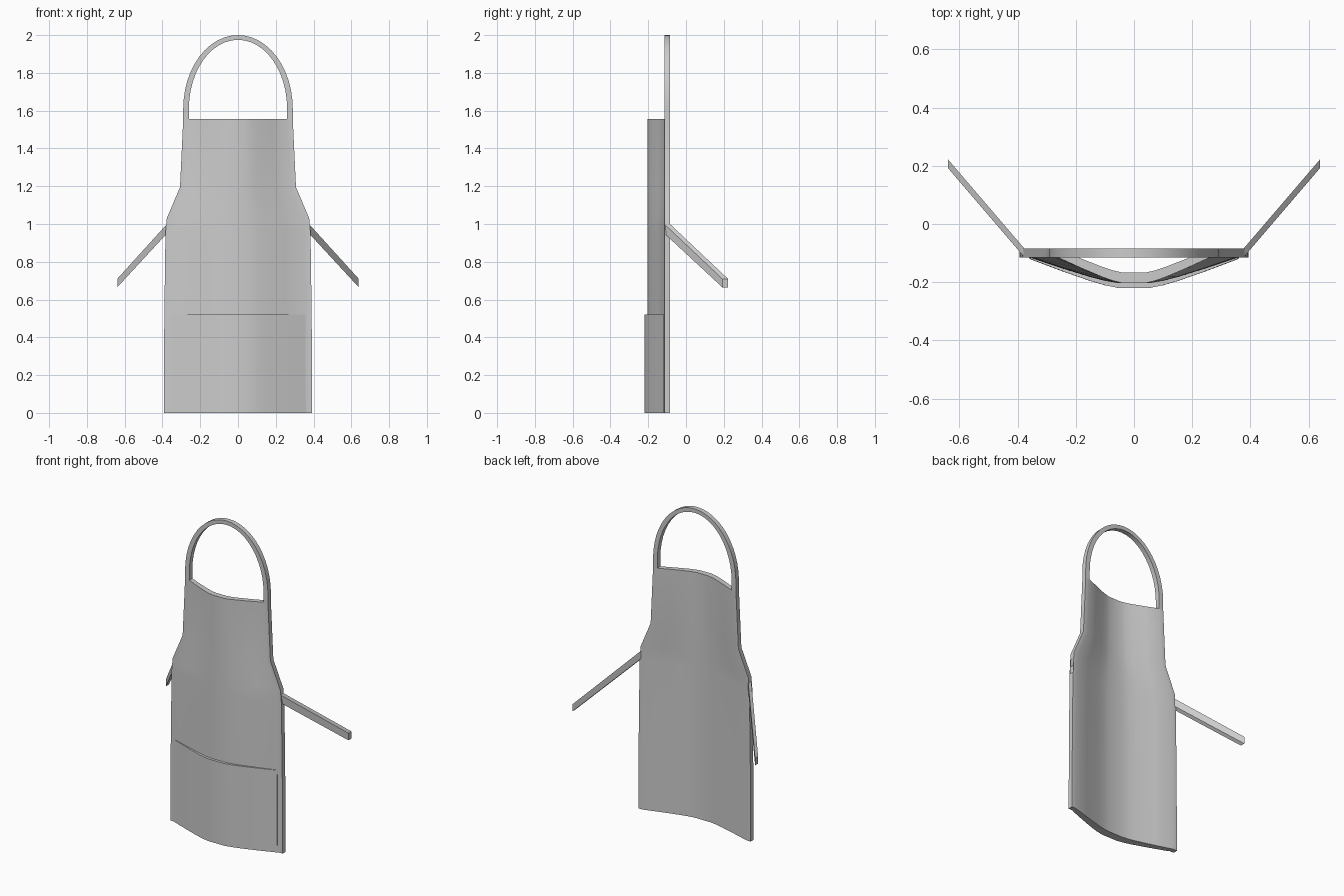
import bpy, bmesh, math

if "Cube" in bpy.data.objects:
    bpy.data.objects.remove(bpy.data.objects["Cube"])

YF, YB = -0.115, -0.085      # front and back of the flat edge trim
TRIM = 0.03
# bulge of the cloth: (fraction of half width, amount forward)
BULGE = [(0, 0.088), (0.15, 0.088), (0.28, 0.08), (0.42, 0.067), (0.7, 0.036), (1, 0)]
ARC = [(-u, b) for u, b in reversed(BULGE[1:])] + BULGE


def slab(name, front, back):
    """Closed solid between two matching grids of points (rows of columns)."""
    bm = bmesh.new()
    f = [[bm.verts.new(p) for p in row] for row in front]
    b = [[bm.verts.new(p) for p in row] for row in back]
    nr, nc = len(f), len(f[0])
    for i in range(nr - 1):
        for j in range(nc - 1):
            for g in (f, b):
                bm.faces.new((g[i][j], g[i][j+1], g[i+1][j+1], g[i+1][j]))
        for j in (0, nc - 1):
            bm.faces.new((f[i][j], f[i+1][j], b[i+1][j], b[i][j]))
    for j in range(nc - 1):
        for i in (0, nr - 1):
            bm.faces.new((f[i][j], f[i][j+1], b[i][j+1], b[i][j]))
    bmesh.ops.recalc_face_normals(bm, faces=bm.faces)
    me = bpy.data.meshes.new(name)
    bm.to_mesh(me)
    bm.free()
    ob = bpy.data.objects.new(name, me)
    bpy.context.collection.objects.link(ob)
    bpy.context.view_layer.objects.active = ob
    ob.select_set(True)
    bpy.ops.object.shade_smooth_by_angle(angle=math.radians(30))
    ob.select_set(False)
    return ob


# apron body with flat trim on both sides
front, back = [], []
for z, w in [(0, 0.393), (0.52, 0.39), (0.95, 0.384), (1.03, 0.377), (1.195, 0.307), (1.555, 0.29)]:
    cols = [(-w, 0)] + [(u * (w - TRIM), b) for u, b in ARC] + [(w, 0)]
    front.append([(x, YF - b, z) for x, b in cols])
    back.append([(x, YB - b * 0.93, z) for x, b in cols])
slab("apron_body", front, back)

# large front pocket
front, back = [], []
for z, w in [(0, 0.359), (0.52, 0.356)]:
    front.append([(u * w, YF - 0.005 - b * 1.13, z) for u, b in ARC])
    back.append([(u * w, YF + 0.008 - b, z) for u, b in ARC])
slab("pocket", front, back)

# neck strap: straight ends rising into a half ellipse
path = [((0.29, 1.555), (0.26, 1.555))]
N = 24
for i in range(N + 1):
    c, s = math.cos(math.pi * i / N), math.sin(math.pi * i / N)
    path.append(((0.29 * c, 1.61 + 0.39 * s), (0.26 * c, 1.61 + 0.365 * s)))
path.append(((-0.29, 1.555), (-0.26, 1.555)))
slab("neck_strap", [[(x, YF, z) for x, z in p] for p in path],
     [[(x, YB, z) for x, z in p] for p in path])

# waist ties
for side, label in ((-1, "left"), (1, "right")):
    ends = [(0.376, YF, YB, 0.95, 1.0), (0.639, 0.192, 0.222, 0.665, 0.71)]
    slab("waist_tie_" + label,
         [[(side * x, y0, z0), (side * x, y0, z1)] for x, y0, y1, z0, z1 in ends],
         [[(side * x, y1, z0), (side * x, y1, z1)] for x, y0, y1, z0, z1 in ends])
